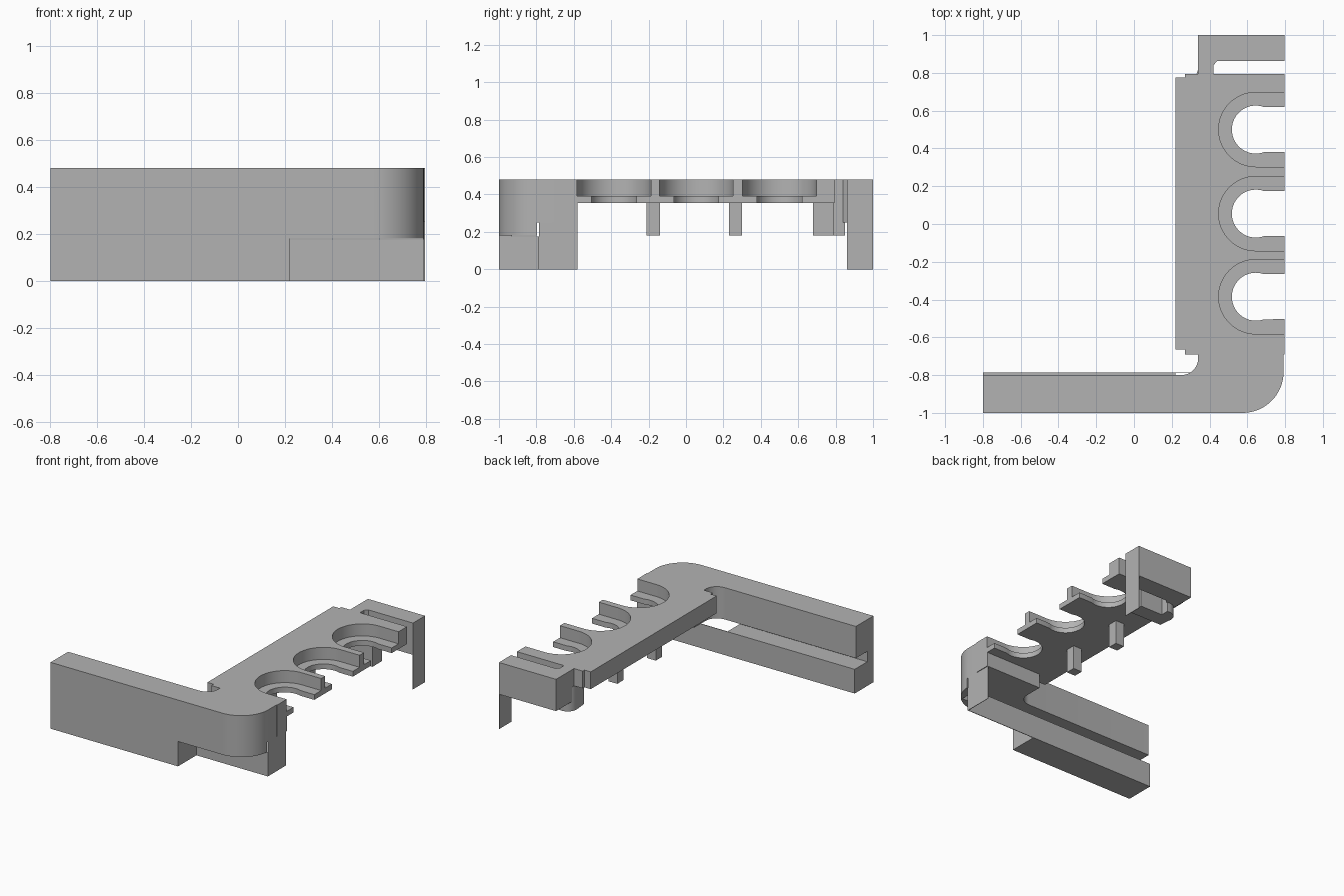
import bpy, bmesh, math

cube = bpy.data.objects.get("Cube")
if cube:
    bpy.data.objects.remove(cube, do_unlink=True)

grey = bpy.data.materials.new("plain_grey")
grey.use_nodes = True
COLOR = (0.45, 0.45, 0.45, 1)
grey.diffuse_color = COLOR
grey.node_tree.nodes["Principled BSDF"].inputs["Base Color"].default_value = COLOR


def prism(name, outline, z0, z1):
    """Extrude a counter-clockwise outline from z0 to z1."""
    bm = bmesh.new()
    face = bm.faces.new([bm.verts.new((x, y, z0)) for x, y in outline])
    top = bmesh.ops.extrude_face_region(bm, geom=[face])["geom"]
    bmesh.ops.translate(bm, vec=(0, 0, z1 - z0),
                        verts=[v for v in top if isinstance(v, bmesh.types.BMVert)])
    bmesh.ops.recalc_face_normals(bm, faces=bm.faces)
    mesh = bpy.data.meshes.new(name)
    bm.to_mesh(mesh)
    bm.free()
    mesh.materials.append(grey)
    obj = bpy.data.objects.new(name, mesh)
    bpy.context.collection.objects.link(obj)
    return obj


def box(name, x0, x1, y0, y1, z0, z1):
    return prism(name, [(x0, y0), (x1, y0), (x1, y1), (x0, y1)], z0, z1)


def arc(cx, cy, r, a0, a1, steps=16):
    angles = [math.radians(a0 + (a1 - a0) * i / steps) for i in range(steps + 1)]
    return [(cx + r * math.cos(a), cy + r * math.sin(a)) for a in angles]


def cut(target, cutter):
    """Subtract a helper from the target and discard the helper."""
    cutter.hide_render = True
    mod = target.modifiers.new("cut", "BOOLEAN")
    mod.operation, mod.solver, mod.object = "DIFFERENCE", "EXACT", cutter
    bpy.context.view_layer.objects.active = target
    bpy.ops.object.modifier_apply(modifier=mod.name)
    bpy.data.objects.remove(cutter, do_unlink=True)


RIGHT, TOP = 0.797, 0.48
ARM_BACK, LIP = -0.80, -0.786

# Whole plan: arm, rounded corner, carrier plate with side tab, end block
plan = [(-0.8, -1)]
plan += arc(0.575, -0.783, 0.217, -90, 0)
plan += [(0.792, -0.69), (RIGHT, -0.69), (RIGHT, 0.795), (0.42, 0.795)]
plan += [(0.42, 0.84), (0.44, 0.862), (RIGHT, 0.862), (RIGHT, 1), (0.34, 1)]
plan += [(0.34, 0.795), (0.27, 0.795), (0.27, 0.775), (0.22, 0.775), (0.22, -0.665)]
plan += [(0.27, -0.665), (0.27, -0.69), (0.34, -0.69)]
plan += arc(0.25, -0.71, 0.09, 0, -90, 10)
plan += [(-0.8, ARM_BACK)]
body = prism("bracket_body", plan, 0, TOP)

# Hollow the underside
cut(body, box("under_plate", 0.1, 0.9, -0.58, 0.795, -0.1, 0.355))
cut(body, box("under_tab", 0.1, 0.34, -0.7, -0.5, -0.1, 0.355))
cut(body, box("under_end", 0.2, 0.9, 0.79, 1.1, -0.1, 0.25))
cut(body, box("under_corner", 0.22, 0.9, -1.1, LIP, -0.1, 0.18))
cut(body, box("under_corner_back", 0.22, 0.9, LIP - 0.01, -0.57, -0.1, 0.25))
cut(body, box("corner_hollow", 0.22, 0.72, -0.93, -0.7, -0.1, 0.25))
cut(body, box("arm_groove", -0.9, 0.3, -0.93, -0.7, 0.175, 0.25))

# Three stepped, open-ended cradles
for y in (0.5, 0.055, -0.385):
    seat = arc(0.645, y, 0.197, 90, 270, 32) + [(0.9, y - 0.197), (0.9, y + 0.197)]
    cut(body, prism("cradle_seat", seat, 0.393, 0.6))
    neck = arc(0.645, y, 0.127, 70, 290, 32) + [(0.9, y - 0.119), (0.9, y + 0.119)]
    cut(body, prism("cradle_opening", neck, 0.2, 0.45))

# Lower lip of the arm and the thin hanging panels
parts = [
    body,
    box("arm_lip", -0.8, 0.22, ARM_BACK, LIP, 0, 0.175),
    box("front_panel", 0.22, 0.792, LIP - 0.004, LIP, 0, 0.175),
    box("corner_side_panel", 0.788, 0.792, LIP, -0.58, 0, 0.25),
    box("end_side_panel", RIGHT - 0.004, RIGHT, 0.862, 1, 0, 0.25),
]

# Posts below the plate
for i, y in enumerate((-0.175, 0.265)):
    parts.append(box(f"post_{i + 1}", 0.34, 0.41, y - 0.035, y + 0.035, 0.18, 0.355))

# Rounded hook below the joint of plate and end block
hook = [(0.34, 0.68), (0.6, 0.68), (0.6, 0.79), (0.42, 0.79), (0.42, 0.85)]
hook += arc(0.4, 0.78, 0.07, 90, 180, 10)
parts.append(prism("end_hook", hook, 0.18, 0.355))

# Tidy flat faces and shade curves smoothly
for obj in parts:
    bm = bmesh.new()
    bm.from_mesh(obj.data)
    bmesh.ops.remove_doubles(bm, verts=bm.verts, dist=0.0001)
    bmesh.ops.dissolve_limit(bm, angle_limit=0.01, verts=bm.verts, edges=bm.edges)
    bm.to_mesh(obj.data)
    bm.free()
    bpy.ops.object.select_all(action="DESELECT")
    obj.select_set(True)
    bpy.context.view_layer.objects.active = obj
    bpy.ops.object.shade_smooth_by_angle(angle=math.radians(30))
